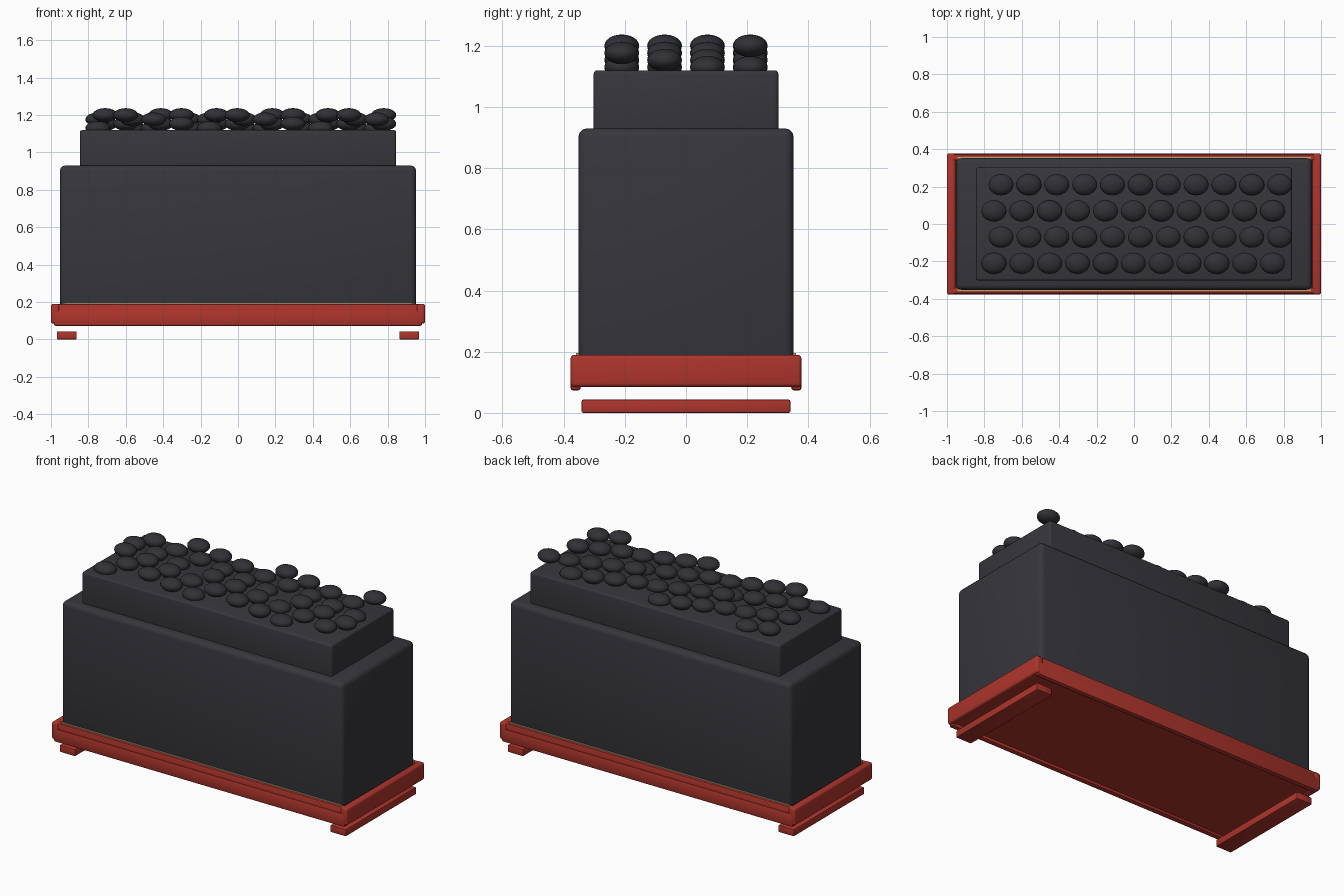
import bpy, bmesh
from mathutils import Matrix

if "Cube" in bpy.data.objects:
    bpy.data.objects.remove(bpy.data.objects["Cube"])


def material(name, rgb):
    m = bpy.data.materials.new(name)
    m.diffuse_color = (*rgb, 1.0)
    m.use_nodes = True
    m.node_tree.nodes["Principled BSDF"].inputs["Base Color"].default_value = m.diffuse_color
    return m


CHARCOAL = material("charcoal", (0.038, 0.037, 0.045))
COAL = material("coal_black", (0.031, 0.031, 0.037))
RED = material("red_paint", (0.42, 0.035, 0.025))
CREAM = material("cream_trim", (0.50, 0.42, 0.22))


def finish(bm, name, mat):
    me = bpy.data.meshes.new(name)
    bm.to_mesh(me)
    bm.free()
    me.materials.append(mat)
    ob = bpy.data.objects.new(name, me)
    bpy.context.collection.objects.link(ob)
    return ob


def box(name, mat, x, y, z, bevel=0.0, segments=3):
    """Bevelled box from (min, max) pairs."""
    bm = bmesh.new()
    size = [b - a for a, b in (x, y, z)]
    mid = [(a + b) / 2 for a, b in (x, y, z)]
    bmesh.ops.create_cube(bm, size=1, matrix=Matrix.Translation(mid) @ Matrix.Diagonal((*size, 1)))
    ob = finish(bm, name, mat)
    if bevel:
        mod = ob.modifiers.new("bevel", "BEVEL")
        mod.width = bevel
        mod.segments = segments
        bpy.context.view_layer.objects.active = ob
        ob.select_set(True)
        bpy.ops.object.modifier_apply(modifier=mod.name)
        bpy.ops.object.shade_smooth_by_angle(angle=0.6)
        ob.select_set(False)
    return ob


# Bunker body and raised top
box("bunker_body", CHARCOAL, (-0.952, 0.952), (-0.352, 0.352), (0.12, 0.93), 0.028)
box("bunker_top", CHARCOAL, (-0.845, 0.845), (-0.302, 0.302), (0.88, 1.12), 0.012)

# Base frame: floor, end beams, side beams, lower rails, trim strips, foot bars
box("base_floor", RED, (-0.98, 0.98), (-0.36, 0.36), (0.09, 0.17))
for s, side in ((-1, "left"), (1, "right")):
    box(f"{side}_end_beam", RED, sorted((s * 0.955, s * 1.0)), (-0.377, 0.377), (0.085, 0.19), 0.012)
    box(f"{side}_foot_bar", RED, sorted((s * 0.863, s * 0.968)), (-0.341, 0.341), (0.0, 0.043), 0.005, 2)
for s, side in ((-1, "front"), (1, "back")):
    box(f"{side}_side_beam", RED, (-0.98, 0.98), sorted((s * 0.34, s * 0.372)), (0.09, 0.19), 0.008, 2)
    box(f"{side}_lower_rail", RED, (-0.985, 0.985), sorted((s * 0.344, s * 0.378)), (0.073, 0.155), 0.01, 2)
    box(f"{side}_trim_strip", CREAM, (-0.945, 0.945), sorted((s * 0.35, s * 0.359)), (0.186, 0.195))

# Coal lumps: four staggered rows with heights cycling over four levels
bm = bmesh.new()
for row in range(4):
    start = -0.749 + 0.038 * (row % 2)
    for i in range(11):
        level = -(i + row) % 4
        pos = (start + 0.149 * i, -0.21 + 0.14 * row, 1.13 + 0.0233 * level)
        bmesh.ops.create_uvsphere(bm, u_segments=20, v_segments=12, radius=1,
                                  matrix=Matrix.Translation(pos) @ Matrix.Diagonal((0.067, 0.057, 0.037, 1)))
for f in bm.faces:
    f.smooth = True
finish(bm, "coal_lumps", COAL)
